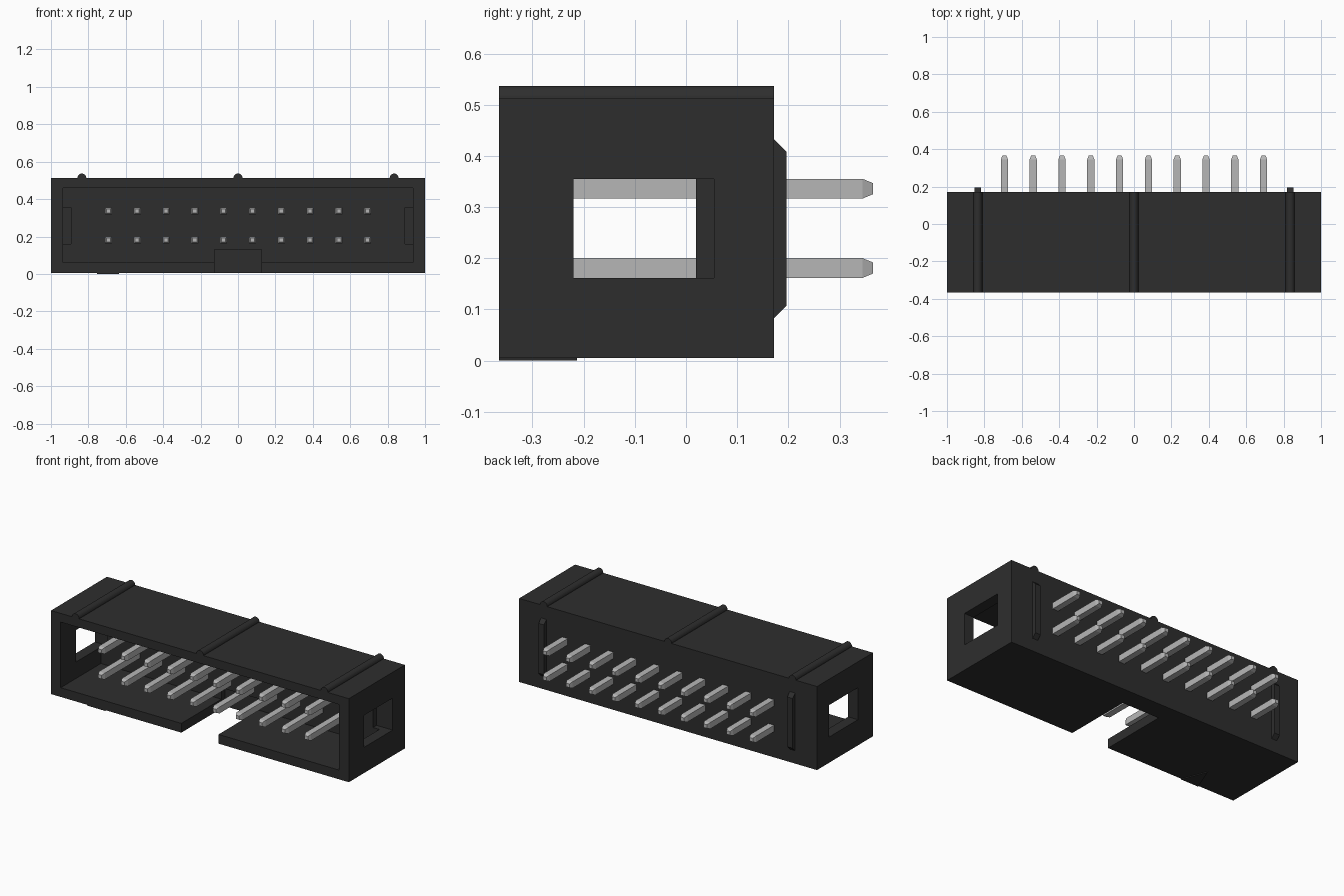
import bpy, bmesh, math

if "Cube" in bpy.data.objects:
    bpy.data.objects.remove(bpy.data.objects["Cube"])


def material(name, value):
    m = bpy.data.materials.new(name)
    m.diffuse_color = (value, value, value, 1)
    m.use_nodes = True
    m.node_tree.nodes["Principled BSDF"].inputs["Base Color"].default_value = m.diffuse_color
    return m


BLACK = material("black plastic", 0.027)
METAL = material("light grey metal", 0.47)


def make(name, bm, mat):
    bmesh.ops.recalc_face_normals(bm, faces=bm.faces)
    me = bpy.data.meshes.new(name)
    bm.to_mesh(me)
    bm.free()
    me.materials.append(mat)
    ob = bpy.data.objects.new(name, me)
    bpy.context.collection.objects.link(ob)
    return ob


def prism(name, profile, offset, mat=BLACK):
    """Extrude a closed polygon of 3D points by an offset vector."""
    bm = bmesh.new()
    face = bm.faces.new([bm.verts.new(p) for p in profile])
    ext = bmesh.ops.extrude_face_region(bm, geom=[face])
    moved = [v for v in ext["geom"] if isinstance(v, bmesh.types.BMVert)]
    bmesh.ops.translate(bm, verts=moved, vec=offset)
    return make(name, bm, mat)


def box(name, x0, x1, y0, y1, z0, z1):
    return prism(name, [(x0, y0, z0), (x1, y0, z0), (x1, y1, z0), (x0, y1, z0)],
                 (0, 0, z1 - z0))


FRONT, BACK, BOTTOM, TOP = -0.365, 0.172, 0.005, 0.512

# Shroud: solid block with cavity, key slot and side windows cut out
housing = box("housing", -1, 1, FRONT, BACK, BOTTOM, TOP)
cutters = [
    box("cavity_cutter", -0.935, 0.935, -0.5, 0.02, 0.061, 0.459),
    box("key_slot_cutter", -0.125, 0.125, -0.45, 0.055, -0.1, 0.13),
    box("left_window_cutter", -1.1, -0.893, -0.22, 0.055, 0.161, 0.355),
    box("right_window_cutter", 0.893, 1.1, -0.22, 0.055, 0.161, 0.355),
]
bpy.context.view_layer.objects.active = housing
for cutter in cutters:
    cutter.hide_render = True
    mod = housing.modifiers.new(cutter.name, "BOOLEAN")
    mod.operation, mod.solver, mod.object = "DIFFERENCE", "EXACT", cutter
    bpy.ops.object.modifier_apply(modifier=mod.name)
    bpy.data.objects.remove(cutter)

# Rounded ribs along the top
for i, x in enumerate((-0.835, 0, 0.835)):
    arc = [(x + 0.024 * math.cos(math.pi * k / 12), FRONT,
            TOP + 0.025 * math.sin(math.pi * k / 12)) for k in range(13)]
    prism(f"top_rib_{i + 1}", arc, (0, BACK - FRONT, 0))

# Chamfered standoff ribs on the back
for side, x in (("left", -0.835), ("right", 0.835)):
    prism(f"{side}_standoff", [(x - 0.018, BACK, 0.083), (x - 0.018, 0.196, 0.107),
                               (x - 0.018, 0.196, 0.409), (x - 0.018, BACK, 0.433)],
          (0.036, 0, 0))

# Raised triangle marking the first pin, on the underside
prism("first_pin_mark", [(-0.755, FRONT, 0), (-0.635, FRONT, 0), (-0.695, -0.213, 0)],
      (0, 0, BOTTOM))

# Square pins with tapered ends, two rows of ten
SECTIONS = ((-0.335, 0.011), (-0.315, 0.0193), (0.345, 0.0193), (0.365, 0.011))
for row, z in enumerate((0.181, 0.336)):
    for col in range(10):
        x = (col - 4.5) * 0.154
        bm = bmesh.new()
        rings = [[bm.verts.new((x + sx * h, y, z + sz * h))
                  for sx, sz in ((-1, -1), (1, -1), (1, 1), (-1, 1))]
                 for y, h in SECTIONS]
        for a, b in zip(rings, rings[1:]):
            for k in range(4):
                n = (k + 1) % 4
                bm.faces.new((a[k], a[n], b[n], b[k]))
        bm.faces.new(rings[0])
        bm.faces.new(rings[-1])
        make(f"pin_{row + 1}_{col + 1}", bm, METAL)
